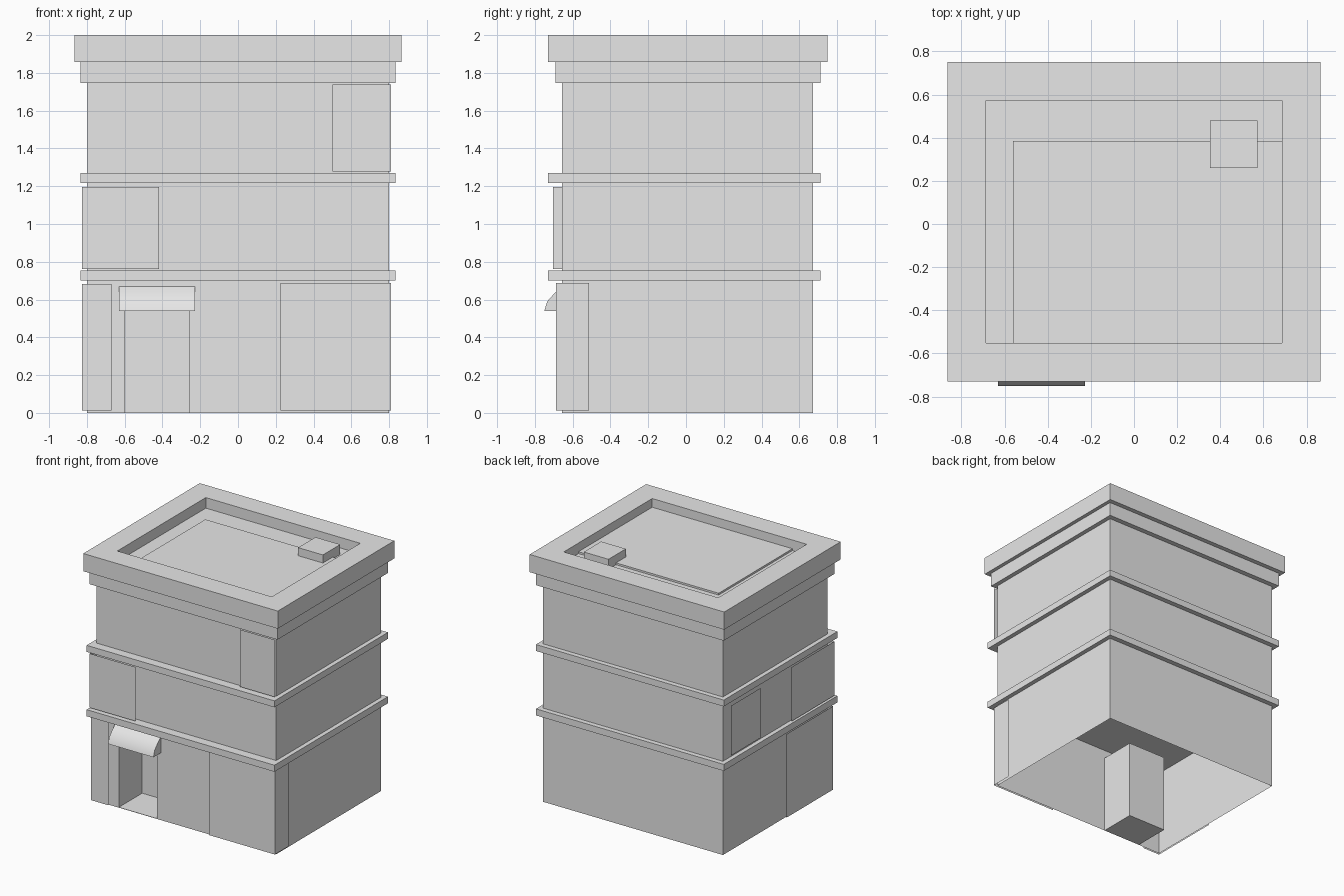
import bpy, bmesh

if "Cube" in bpy.data.objects:
    bpy.data.objects.remove(bpy.data.objects["Cube"])

# One plain grey for the whole building
grey = bpy.data.materials.new("plain_grey")
grey.use_nodes = True
grey.diffuse_color = (0.8, 0.8, 0.8, 1)
grey.node_tree.nodes["Principled BSDF"].inputs["Base Color"].default_value = (0.8, 0.8, 0.8, 1)


def finish(name, bm, recalc=True):
    if recalc:
        bmesh.ops.recalc_face_normals(bm, faces=bm.faces)
    mesh = bpy.data.meshes.new(name)
    bm.to_mesh(mesh)
    bm.free()
    mesh.materials.append(grey)
    obj = bpy.data.objects.new(name, mesh)
    bpy.context.collection.objects.link(obj)
    return obj


def walls(bm, path, z0, z1, closed=True):
    """Raise a plan path into upright walls; return the bottom and top vertices."""
    low = [bm.verts.new((x, y, z0)) for x, y in path]
    high = [bm.verts.new((x, y, z1)) for x, y in path]
    n = len(path)
    for i in range(n if closed else n - 1):
        j = (i + 1) % n
        bm.faces.new((low[i], low[j], high[j], high[i]))
    return low, high


def block(bm, outline, z0, z1):
    low, high = walls(bm, outline, z0, z1)
    bm.faces.new(low[::-1])
    return bm.faces.new(high)


def rect(x0, x1, y0, y1):
    return [(x0, y0), (x1, y0), (x1, y1), (x0, y1)]


def slab(name, x0, x1, y0, y1, z0, z1):
    bm = bmesh.new()
    block(bm, rect(x0, x1, y0, y1), z0, z1)
    finish(name, bm)


def sheet(name, path, z0, z1):
    """Thin cladding without edges."""
    bm = bmesh.new()
    walls(bm, path, z0, z1, closed=False)
    finish(name, bm, recalc=False)


WX, WF, WB = 0.8, -0.657, 0.673            # wall half width, front, back
DL, DR, DY, DZ = -0.6, -0.26, -0.36, 0.63  # doorway sides, depth, height

# Ground floor: hollow shell, open below, folded inward at the doorway
bm = bmesh.new()
walls(bm, [(-WX, WF), (DL, WF), (DL, DY), (DR, DY), (DR, WF),
           (WX, WF), (WX, WB), (-WX, WB)], 0, DZ)
walls(bm, rect(-WX, WX, WF, WB), DZ, 0.7)
bmesh.ops.remove_doubles(bm, verts=bm.verts, dist=0.0001)
finish("ground_floor_walls", bm, recalc=False)
slab("doorway_floor", DL, DR, WF, DY, 0, 0.003)
slab("doorway_ceiling", DL, DR, WF, DY, DZ, DZ + 0.003)

# Upper floors and ledges
slab("upper_floors", -WX, WX, WF, WB, 0.72, 1.8)
slab("lower_ledge", -0.835, 0.835, -0.73, 0.713, 0.7, 0.753)
slab("middle_ledge", -0.835, 0.835, -0.73, 0.713, 1.218, 1.27)
slab("cornice", -0.835, 0.835, -0.692, 0.713, 1.747, 1.858)

# Parapet with sunken roof
bm = bmesh.new()
top = block(bm, rect(-0.865, 0.865, -0.73, 0.75), 1.858, 2)
bm.normal_update()
bmesh.ops.inset_region(bm, faces=[top], thickness=0.178, use_even_offset=True)
sunk = bmesh.ops.extrude_discrete_faces(bm, faces=[top])["faces"][0]
rim = [e for e in sunk.edges]
bmesh.ops.translate(bm, vec=(0, 0, -0.085), verts=sunk.verts)
finish("parapet", bm)
slab("roof_platform", -0.56, 0.687, -0.552, 0.385, 1.905, 1.93)
slab("roof_vent", 0.353, 0.573, 0.26, 0.48, 1.91, 1.995)

# Cladding sheets standing just off the walls, most of them wrapping a corner
sheet("ground_panel_left", [(0.225, -0.688), (0.81, -0.688), (0.81, -0.513)], 0.012, 0.687)
sheet("ground_panel_right", [(-0.825, -0.1), (-0.825, -0.688), (-0.67, -0.688)], 0.012, 0.683)
sheet("middle_panel_right", [(-0.825, -0.16), (-0.825, -0.705), (-0.417, -0.705)], 0.762, 1.197)
sheet("top_panel_left", [(0.5, -0.688), (0.81, -0.688)], 1.278, 1.738)
sheet("side_panel_right", [(-0.825, 0.605), (-0.825, 0.235)], 0.78, 1.18)

# Curved awning over the doorway
profile = [(WF, 0.54), (-0.75, 0.54), (-0.735, 0.59), (-0.69, 0.64), (WF, 0.67)]
bm = bmesh.new()
end = bm.faces.new([bm.verts.new((-0.63, y, z)) for y, z in profile])
far = bmesh.ops.extrude_face_region(bm, geom=[end], use_keep_orig=True)
bmesh.ops.translate(bm, vec=(0.403, 0, 0),
                    verts=[v for v in far["geom"] if isinstance(v, bmesh.types.BMVert)])
awning = finish("awning", bm)
bpy.ops.object.select_all(action='DESELECT')
awning.select_set(True)
bpy.context.view_layer.objects.active = awning
bpy.ops.object.shade_smooth_by_angle(angle=0.6)
